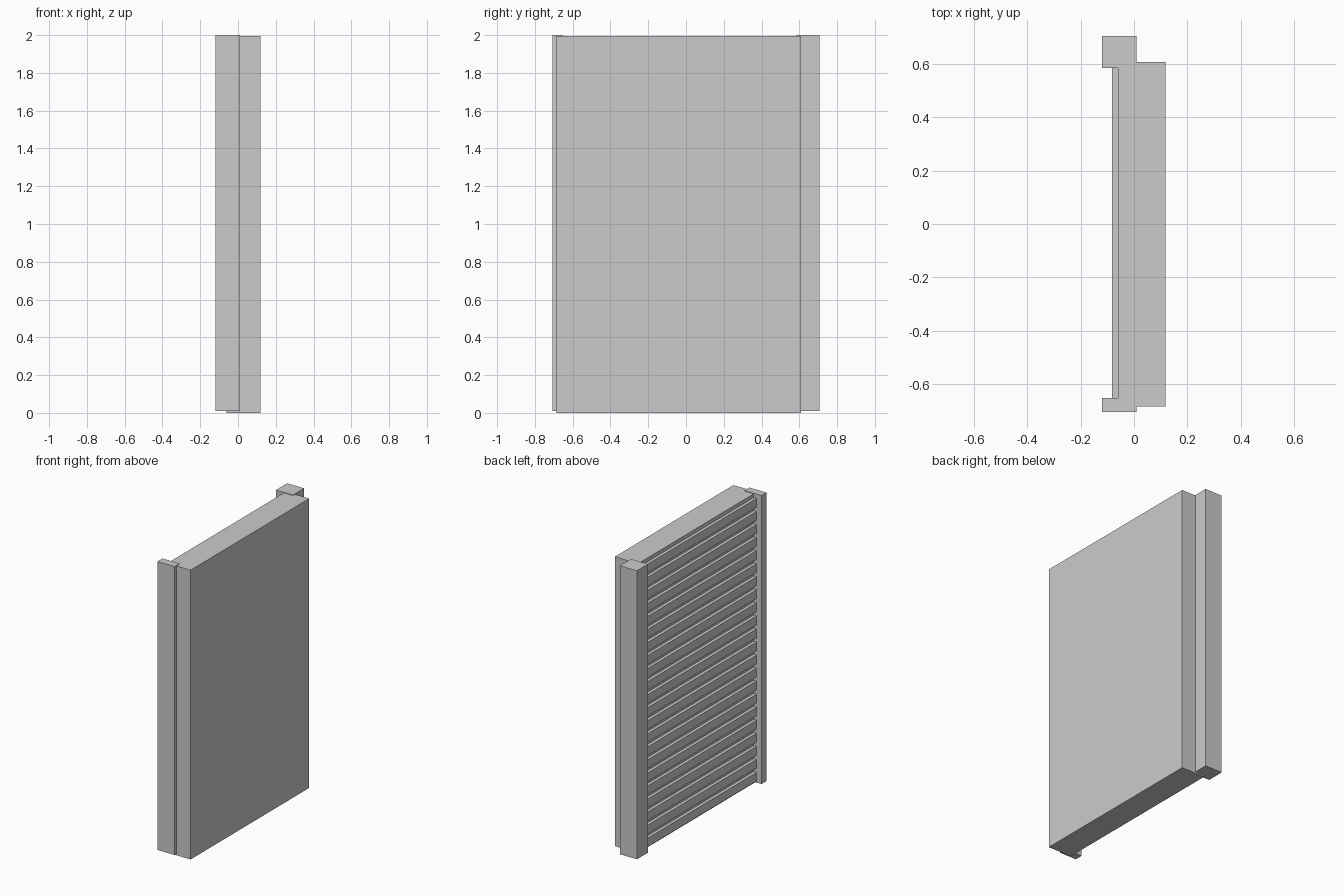
import bpy

if "Cube" in bpy.data.objects:
    bpy.data.objects.remove(bpy.data.objects["Cube"])


def box(name, x, y, z):
    """Box from (min, max) ranges on each axis."""
    verts = [(a, b, c) for a in x for b in y for c in z]
    faces = [(0, 1, 3, 2), (4, 6, 7, 5), (0, 4, 5, 1),
             (2, 3, 7, 6), (0, 2, 6, 4), (1, 5, 7, 3)]
    mesh = bpy.data.meshes.new(name)
    mesh.from_pydata(verts, [], faces)
    mesh.update()
    obj = bpy.data.objects.new(name, mesh)
    bpy.context.collection.objects.link(obj)
    return obj


# Thick door panel
box("panel", (-0.06, 0.118), (-0.685, 0.608), (0.0, 1.996))

# Side posts: narrow one at -y, wide one at +y
box("narrow_post", (-0.12, 0.01), (-0.706, -0.652), (0.01, 2.0))
box("wide_post", (-0.12, 0.01), (0.585, 0.706), (0.01, 2.0))

# Horizontal slats on the back of the panel, between the posts
PITCH = 0.09
slats = box("slats", (-0.082, -0.06), (-0.652, 0.585), (0.02, 0.08))
array = slats.modifiers.new("repeat", 'ARRAY')
array.count = 22
array.use_relative_offset = False
array.use_constant_offset = True
array.constant_offset_displace = (0, 0, PITCH)
